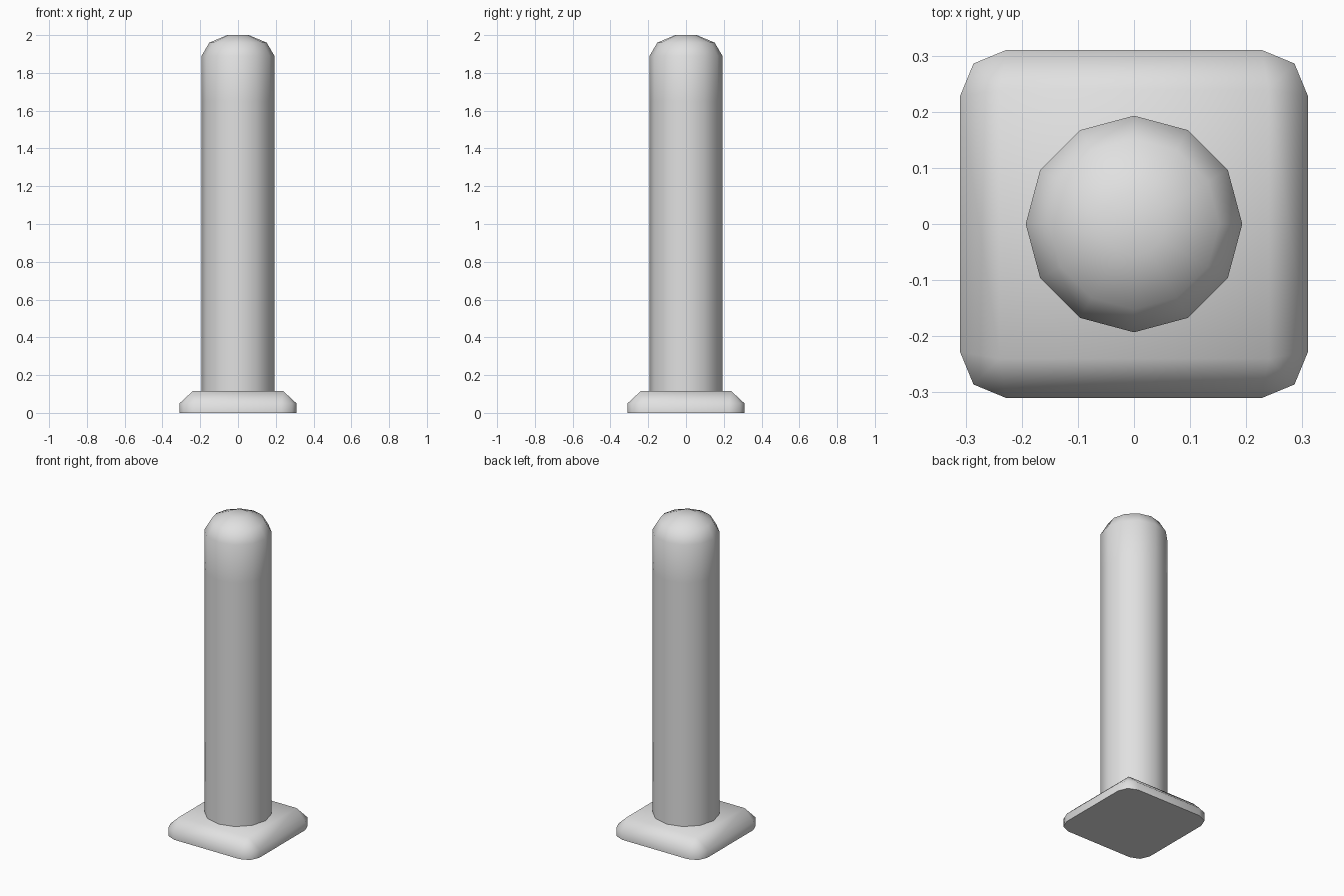
import bpy, bmesh, math

if "Cube" in bpy.data.objects:
    bpy.data.objects.remove(bpy.data.objects["Cube"])

grey = bpy.data.materials.new("light_grey")
grey.diffuse_color = (0.75, 0.75, 0.75, 1)
grey.use_nodes = True
grey.node_tree.nodes["Principled BSDF"].inputs["Base Color"].default_value = grey.diffuse_color


def loft(name, rings, close_bottom=True):
    """Skin a stack of equal-length rings, cap the ends, shade smooth."""
    bm = bmesh.new()
    loops = [[bm.verts.new(p) for p in ring] for ring in rings]
    n = len(loops[0])
    for a, b in zip(loops, loops[1:]):
        for i in range(n):
            j = (i + 1) % n
            bm.faces.new((a[i], a[j], b[j], b[i]))
    bm.faces.new(loops[-1])
    if close_bottom:
        bm.faces.new(loops[0][::-1])
    bmesh.ops.remove_doubles(bm, verts=bm.verts, dist=0.0005)
    bmesh.ops.recalc_face_normals(bm, faces=bm.faces)
    me = bpy.data.meshes.new(name)
    bm.to_mesh(me)
    bm.free()
    ob = bpy.data.objects.new(name, me)
    bpy.context.collection.objects.link(ob)
    me.materials.append(grey)
    bpy.ops.object.select_all(action='DESELECT')
    ob.select_set(True)
    bpy.context.view_layer.objects.active = ob
    bpy.ops.object.shade_smooth_by_angle(angle=math.radians(65))
    return ob


def square_ring(corner, z):
    """Repeat one corner's points around the four corners."""
    pts = []
    for k in range(4):
        c, s = round(math.cos(k * math.pi / 2)), round(math.sin(k * math.pi / 2))
        pts += [(x * c - y * s, x * s + y * c, z) for x, y in corner]
    return pts


def circle_ring(r, z, n=12):
    return [(r * math.cos(2 * math.pi * i / n), r * math.sin(2 * math.pi * i / n), z)
            for i in range(n)]


# Base plate: rounded corners below, chamfered up to a plain square top
rounded = [(0.31, 0.228), (0.286, 0.286), (0.228, 0.31)]
loft("base_plate", [square_ring(rounded, 0), square_ring(rounded, 0.05),
                    square_ring([(0.24, 0.24)] * 3, 0.115)])

# Post: twelve-sided shaft with a domed top
profile = [(0.193, 0.10), (0.193, 1.65), (0.193, 1.89), (0.152, 1.96), (0.057, 2.0)]
loft("post", [circle_ring(r, z) for r, z in profile])
